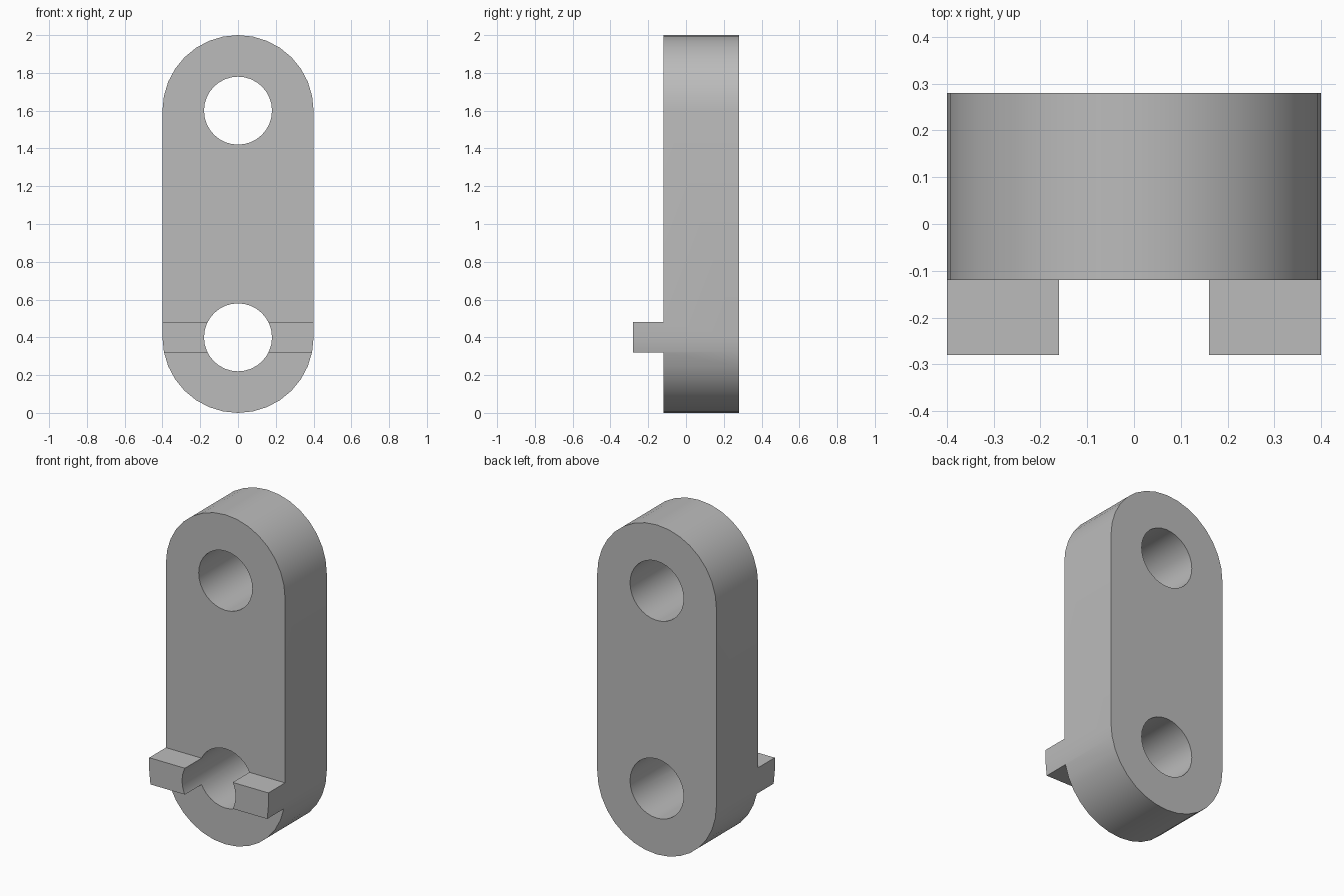
import bpy, bmesh, math

if "Cube" in bpy.data.objects:
    bpy.data.objects.remove(bpy.data.objects["Cube"])

R, HOLE_R = 0.40, 0.18            # end radius and hole radius
LOW_Z, HIGH_Z = 0.40, 1.60        # centres of the two holes
FRONT, FACE, BACK = -0.28, -0.12, 0.28
LUG_BOTTOM, LUG_TOP = 0.32, 0.48

grey = bpy.data.materials.new("plain grey")
grey.diffuse_color = (0.5, 0.5, 0.5, 1)
grey.use_nodes = True
grey.node_tree.nodes["Principled BSDF"].inputs["Base Color"].default_value = grey.diffuse_color


def prism(name, outline, y0, y1):
    """Extrude an x-z outline from y0 to y1."""
    bm = bmesh.new()
    face = bm.faces.new([bm.verts.new((x, y0, z)) for x, z in outline])
    new = bmesh.ops.extrude_face_region(bm, geom=[face])["geom"]
    bmesh.ops.translate(bm, vec=(0, y1 - y0, 0),
                        verts=[g for g in new if isinstance(g, bmesh.types.BMVert)])
    bmesh.ops.recalc_face_normals(bm, faces=bm.faces)
    mesh = bpy.data.meshes.new(name)
    bm.to_mesh(mesh)
    bm.free()
    ob = bpy.data.objects.new(name, mesh)
    bpy.context.collection.objects.link(ob)
    mesh.materials.append(grey)
    return ob


def arc(cz, r, start, end, n):
    return [(r * math.cos(a), cz + r * math.sin(a))
            for a in (start + (end - start) * i / n for i in range(n + 1))]


def box(z0, z1):
    return [(-0.6, z0), (0.6, z0), (0.6, z1), (-0.6, z1)]


# Round-ended link, deep enough to include the front lugs
link = prism("link_plate", arc(HIGH_Z, R, 0, math.pi, 16)
             + arc(LOW_Z, R, math.pi, 2 * math.pi, 16), FRONT, BACK)

# Cutters: front stock above and below the lugs, then both through holes
cutters = [
    prism("upper_front_cutter", box(LUG_TOP, 2.2), FRONT - 0.1, FACE),
    prism("lower_front_cutter", box(-0.2, LUG_BOTTOM), FRONT - 0.1, FACE),
]
for name, z in (("upper_hole_cutter", HIGH_Z), ("lower_hole_cutter", LOW_Z)):
    cutters.append(prism(name, arc(z, HOLE_R, 0, 2 * math.pi, 32)[:-1],
                         FRONT - 0.1, BACK + 0.1))

bpy.context.view_layer.objects.active = link
link.select_set(True)
for cutter in cutters:
    mod = link.modifiers.new(cutter.name, "BOOLEAN")
    mod.operation, mod.solver, mod.object = "DIFFERENCE", "EXACT", cutter
    bpy.ops.object.modifier_apply(modifier=mod.name)
    bpy.data.objects.remove(cutter)

# Smooth rounded walls, crisp edges
bpy.ops.object.shade_smooth_by_angle(angle=math.radians(30))
